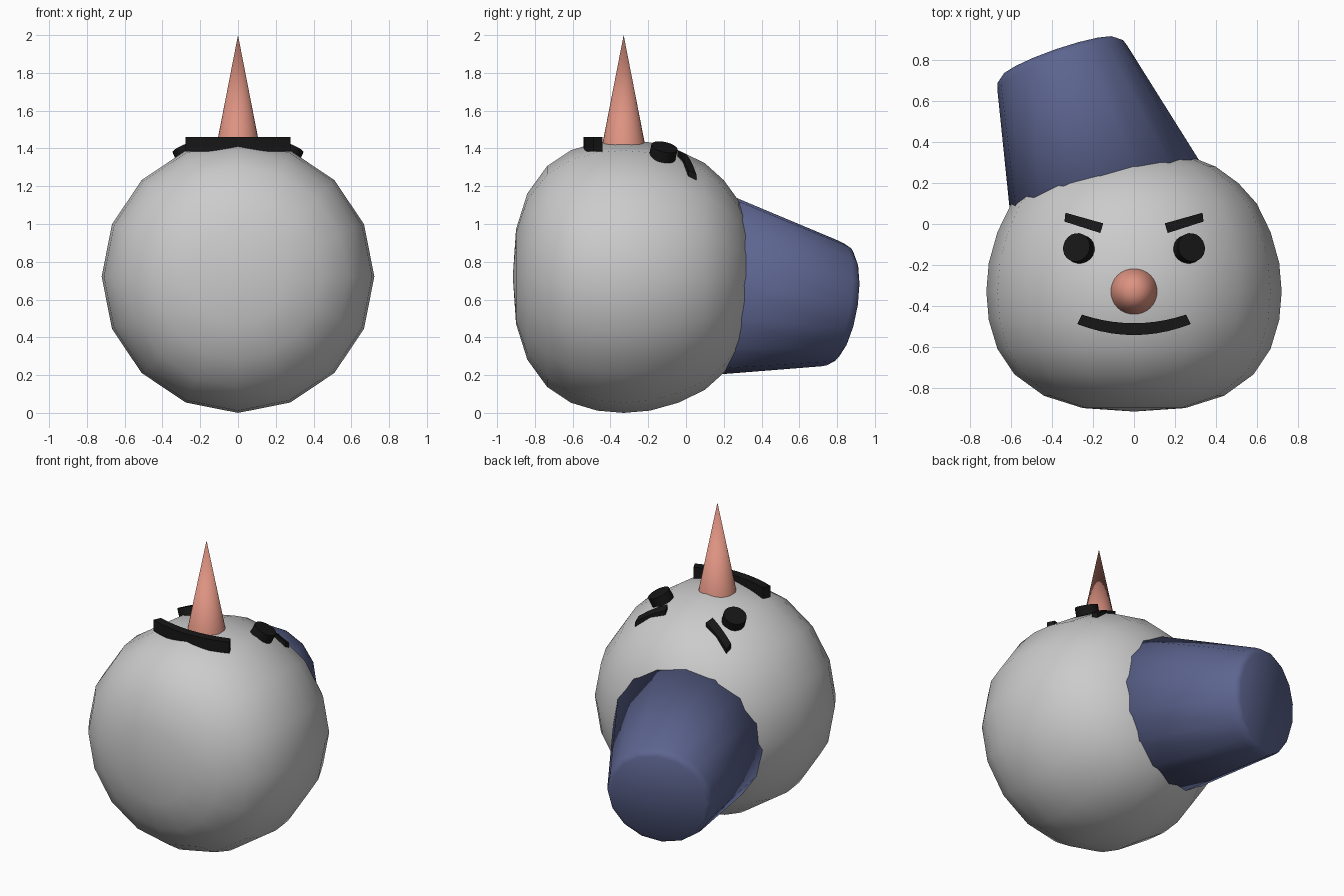
import bpy, bmesh, math
from mathutils import Matrix, Vector

if "Cube" in bpy.data.objects:
    bpy.data.objects.remove(bpy.data.objects["Cube"])

CENTRE = Vector((0, -0.33, 0.722))


def material(name, rgb):
    m = bpy.data.materials.new(name)
    m.diffuse_color = (*rgb, 1)
    m.use_nodes = True
    m.node_tree.nodes["Principled BSDF"].inputs["Base Color"].default_value = m.diffuse_color
    return m


black = material("black", (0.008, 0.008, 0.008))
salmon = material("salmon", (0.72, 0.29, 0.22))
blue = material("navy", (0.11, 0.13, 0.28))


def finish(name, bm, mat=None, angle=180):
    bmesh.ops.recalc_face_normals(bm, faces=bm.faces)
    me = bpy.data.meshes.new(name)
    bm.to_mesh(me)
    bm.free()
    ob = bpy.data.objects.new(name, me)
    bpy.context.collection.objects.link(ob)
    if mat:
        me.materials.append(mat)
    bpy.ops.object.select_all(action='DESELECT')
    ob.select_set(True)
    bpy.context.view_layer.objects.active = ob
    bpy.ops.object.shade_smooth_by_angle(angle=math.radians(angle))
    return ob


def lathe(name, profile, sides, origin, axis, mat=None, angle=180):
    """Revolve (radius, height) points around an axis."""
    bm = bmesh.new()
    verts = [bm.verts.new((r, 0, h)) for r, h in profile]
    edges = [bm.edges.new(p) for p in zip(verts, verts[1:])]
    bmesh.ops.spin(bm, geom=verts + edges, cent=(0, 0, 0), axis=(0, 0, 1),
                   angle=math.tau, steps=sides)
    bmesh.ops.remove_doubles(bm, verts=bm.verts, dist=1e-4)
    rot = Vector(axis).to_track_quat('Z', 'Y').to_matrix().to_4x4()
    bm.transform(Matrix.Translation(origin) @ rot)
    return finish(name, bm, mat, angle)


def strip(name, top, bottom, mat):
    """Solid band from matching rings of top and bottom points (outline order)."""
    bm = bmesh.new()
    t = [bm.verts.new(p) for p in top]
    b = [bm.verts.new(p) for p in bottom]
    n = len(t)
    h = n // 2
    for i in range(n):
        bm.faces.new((t[i], t[(i + 1) % n], b[(i + 1) % n], b[i]))
    for i in range(h - 1):
        for ring in (t, b):
            bm.faces.new((ring[i], ring[i + 1], ring[n - 2 - i], ring[n - 1 - i]))
    return finish(name, bm, mat, 30)


# Head: egg revolved around the front-back axis
HEAD = [(0, -0.917), (0.25, -0.90), (0.44, -0.84), (0.585, -0.735), (0.668, -0.61),
        (0.71, -0.47), (0.722, -0.33), (0.71, -0.19), (0.668, -0.04), (0.60, 0.10),
        (0.51, 0.20), (0.40, 0.28), (0.27, 0.332), (0.14, 0.36), (0, 0.37)]
lathe("head", [(r, y - CENTRE.y) for r, y in HEAD], 16, CENTRE, (0, 1, 0))


def head_z(x, y):
    for (r0, y0), (r1, y1) in zip(HEAD, HEAD[1:]):
        if y0 <= y <= y1:
            r = r0 + (r1 - r0) * (y - y0) / (y1 - y0)
            return CENTRE.z + math.sqrt(r * r - x * x)


# Hat: tilted tapered bucket sunk into the back of the head
lathe("hat", [(0, -0.15), (0.51, -0.15), (0.335, 0.61), (0.325, 0.64), (0.30, 0.66), (0, 0.66)],
      16, (-0.155, 0.195, 0.67), (-0.32, 0.93, -0.15), blue)

# Nose
lathe("nose", [(0, 1.38), (0.121, 1.38), (0, 2.0)], 32, (0, -0.33, 0), (0, 0, 1), salmon, 40)

# Mouth: extruded arc with a flat top
xs = [-1 + i / 5 for i in range(11)]
outline = [(0.255 * u, -0.485 + 0.042 * u * u) for u in xs]
outline += [(0.278 * u, -0.543 + 0.054 * u * u) for u in reversed(xs)]
strip("mouth", [(x, y, 1.46) for x, y in outline], [(x, y, 1.385) for x, y in outline], black)

# Eyes and brows, mirrored left and right
for side, s in (("left", -1), ("right", 1)):
    lathe(side + "_eye", [(0, -0.03), (0.071, -0.03), (0.071, 0.03), (0, 0.03)], 20,
          (s * 0.27, -0.12, 1.38), (s * 0.38, 0.2, 0.9), black, 40)
    ends = [((0.15, 0.003), (0.335, 0.055)), ((0.34, 0.012), (0.165, -0.044))]
    pts = [(s * (a[0] + (b[0] - a[0]) * k / 3), a[1] + (b[1] - a[1]) * k / 3)
           for a, b in ends for k in range(4)]
    strip(side + "_brow", [(x, y, head_z(x, y) + 0.018) for x, y in pts],
          [(x, y, head_z(x, y) - 0.025) for x, y in pts], black)
